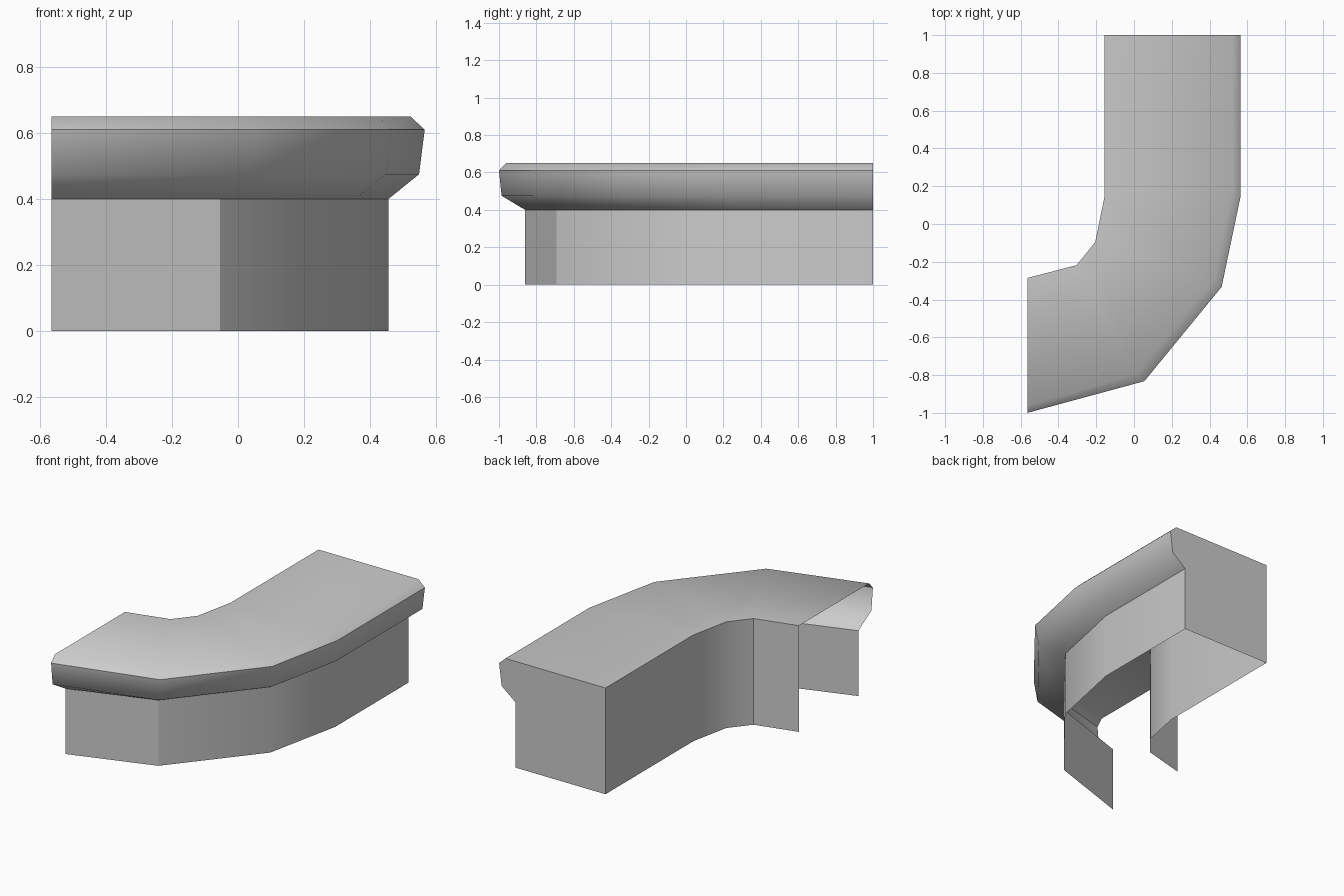
import bpy
import math

cube = bpy.data.objects.get("Cube")
if cube:
    bpy.data.objects.remove(cube)

grey = bpy.data.materials.new("light_grey")
grey.use_nodes = True
colour = (0.6, 0.6, 0.6, 1)
grey.diffuse_color = colour
grey.node_tree.nodes["Principled BSDF"].inputs["Base Color"].default_value = colour

# Plan curves of the bend, from the back end to the open left end
INNER = [(-0.155, 1), (-0.155, 0.15), (-0.205, -0.095), (-0.304, -0.218), (-0.565, -0.286)]
OUTER = [(0.565, 1), (0.565, 0.15), (0.464, -0.333), (0.055, -0.832), (-0.565, -1)]


def row(path, z, dx=0, dy=0):
    """Shift a plan curve inwards; both ends stay on their end planes."""
    last = len(path) - 1
    return [(x - dx * (i < last), y + dy * (i > 0), z) for i, (x, y) in enumerate(path)]


def add_mesh(name, verts, faces, sharp_angle):
    mesh = bpy.data.meshes.new(name)
    mesh.from_pydata(verts, [], faces)
    mesh.materials.append(grey)
    mesh.shade_smooth()
    mesh.set_sharp_from_angle(angle=math.radians(sharp_angle))
    obj = bpy.data.objects.new(name, mesh)
    bpy.context.collection.objects.link(obj)


def loft(name, rows, sharp_angle):
    """Skin neighbouring rows with quads."""
    n = len(rows[0])
    verts = [p for r in rows for p in r]
    faces = [(r * n + s, r * n + s + 1, (r + 1) * n + s + 1, (r + 1) * n + s)
             for r in range(len(rows) - 1) for s in range(n - 1)]
    add_mesh(name, verts, faces, sharp_angle)


# Cross-section rows, from the inner foot over the top to the outer foot
inner_foot = row(INNER, 0)
inner_top = row(INNER, 0.65)
bevel = row(OUTER, 0.65, 0.043, 0.037)
rim = row(OUTER, 0.61)
lip = row(OUTER, 0.475, 0.017, 0.014)
ledge = row(OUTER, 0.4, 0.11, 0.14)
outer_foot = row(OUTER, 0, 0.11, 0.14)

# Walls crease at the tight corner; top and overhang stay soft
loft("inner_wall", [inner_foot, inner_top], 30)
loft("counter_top", [inner_top, bevel, rim], 80)
loft("overhang", [rim, lip, ledge], 80)
loft("outer_panel", [ledge, outer_foot], 30)

# Flat panel closing the back end
section = [inner_foot, inner_top, bevel, rim, lip, ledge, outer_foot]
add_mesh("end_panel", [r[0] for r in section], [tuple(range(len(section)))], 30)
